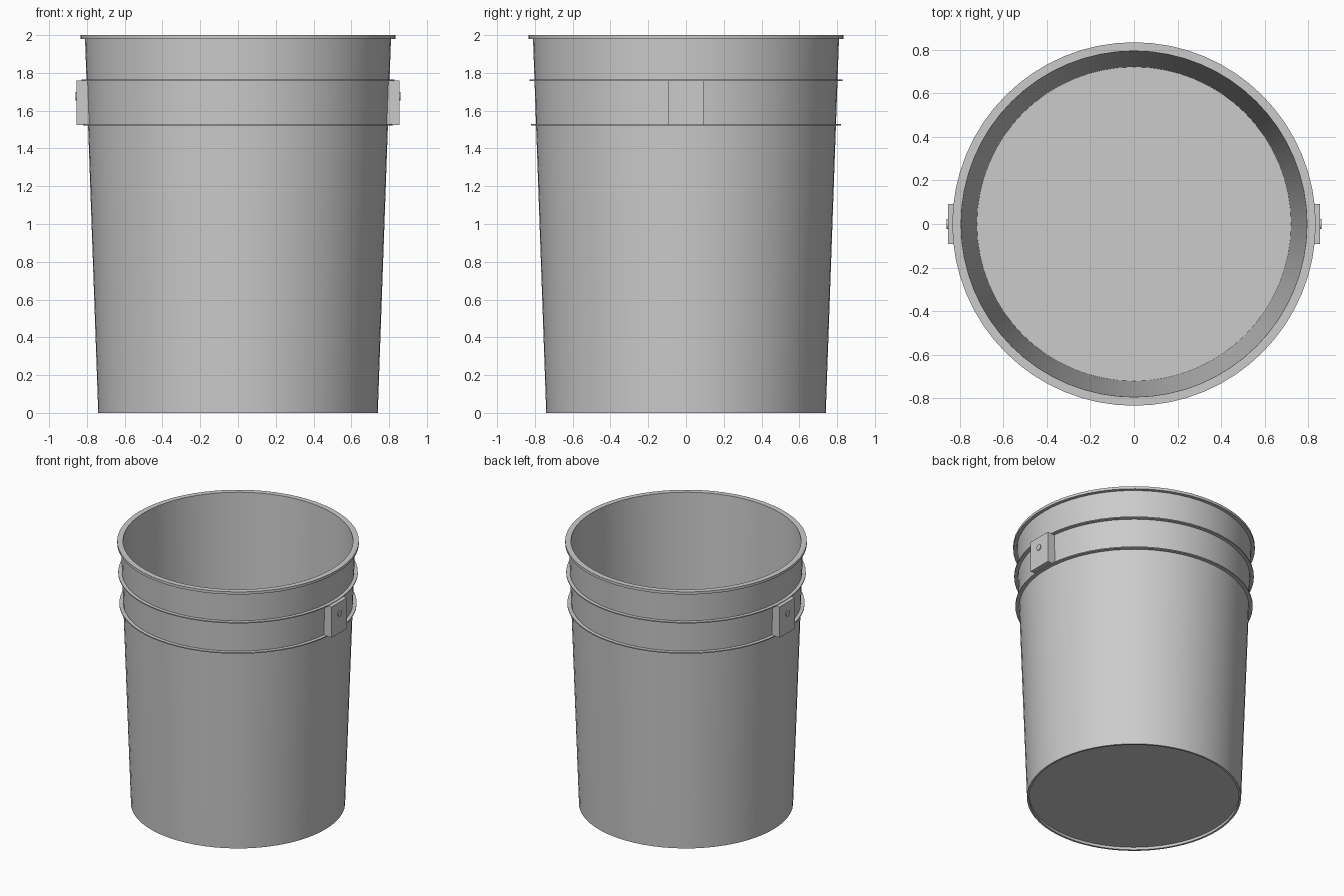
import bpy
import math

cube = bpy.data.objects.get("Cube")
if cube:
    bpy.data.objects.remove(cube, do_unlink=True)

SIDES = 64

plastic = bpy.data.materials.new("grey plastic")
plastic.use_nodes = True
GREY = (0.6, 0.6, 0.6, 1)
plastic.diffuse_color = GREY
plastic.node_tree.nodes["Principled BSDF"].inputs["Base Color"].default_value = GREY


def lathe(name, profile, closed=False):
    """Revolve (radius, z) points about z; radius 0 becomes a pole."""
    verts, faces, rows = [], [], []
    for r, z in profile:
        start = len(verts)
        if r == 0:
            verts.append((0, 0, z))
            rows.append([start] * SIDES)
            continue
        for i in range(SIDES):
            a = math.tau * i / SIDES
            verts.append((r * math.cos(a), r * math.sin(a), z))
        rows.append(list(range(start, start + SIDES)))
    pairs = list(zip(rows, rows[1:]))
    if closed:
        pairs.append((rows[-1], rows[0]))
    for low, high in pairs:
        for i in range(SIDES):
            j = (i + 1) % SIDES
            quad = (low[i], low[j], high[j], high[i])
            faces.append(tuple(dict.fromkeys(quad)))
    mesh = bpy.data.meshes.new(name)
    mesh.from_pydata(verts, [], faces)
    obj = bpy.data.objects.new(name, mesh)
    bpy.context.collection.objects.link(obj)
    finish(obj)
    return obj


def finish(obj):
    obj.data.materials.append(plastic)
    bpy.ops.object.select_all(action="DESELECT")
    obj.select_set(True)
    bpy.context.view_layer.objects.active = obj
    bpy.ops.object.shade_smooth_by_angle(angle=math.radians(30))


# Tapered shell with recessed base, outer wall, top lip and inner wall
lathe("bucket_body", [
    (0, 0.02), (0.725, 0.02), (0.725, 0), (0.74, 0),
    (0.81, 1.98), (0.835, 1.98), (0.835, 2), (0.795, 2),
    (0.722, 0.035), (0, 0.035),
])

# Thin ribs around the wall
for name, radius, z in (("upper_rib", 0.828, 1.76), ("lower_rib", 0.82, 1.525)):
    lathe(name, [(0.79, z - 0.004), (radius, z - 0.004),
                 (radius, z + 0.004), (0.79, z + 0.004)], closed=True)

# Handle lugs with a small pin on each side
for side, sign in (("left", 1), ("right", -1)):
    bpy.ops.mesh.primitive_cube_add(size=1, location=(sign * 0.8215, 0, 1.6425))
    lug = bpy.context.object
    lug.name = side + "_handle_lug"
    lug.scale = (0.067, 0.184, 0.235)
    finish(lug)

    bpy.ops.mesh.primitive_cylinder_add(
        vertices=16, radius=0.022, depth=0.03,
        location=(sign * 0.846, 0, 1.676), rotation=(0, math.pi / 2, 0))
    pin = bpy.context.object
    pin.name = side + "_handle_pin"
    finish(pin)
